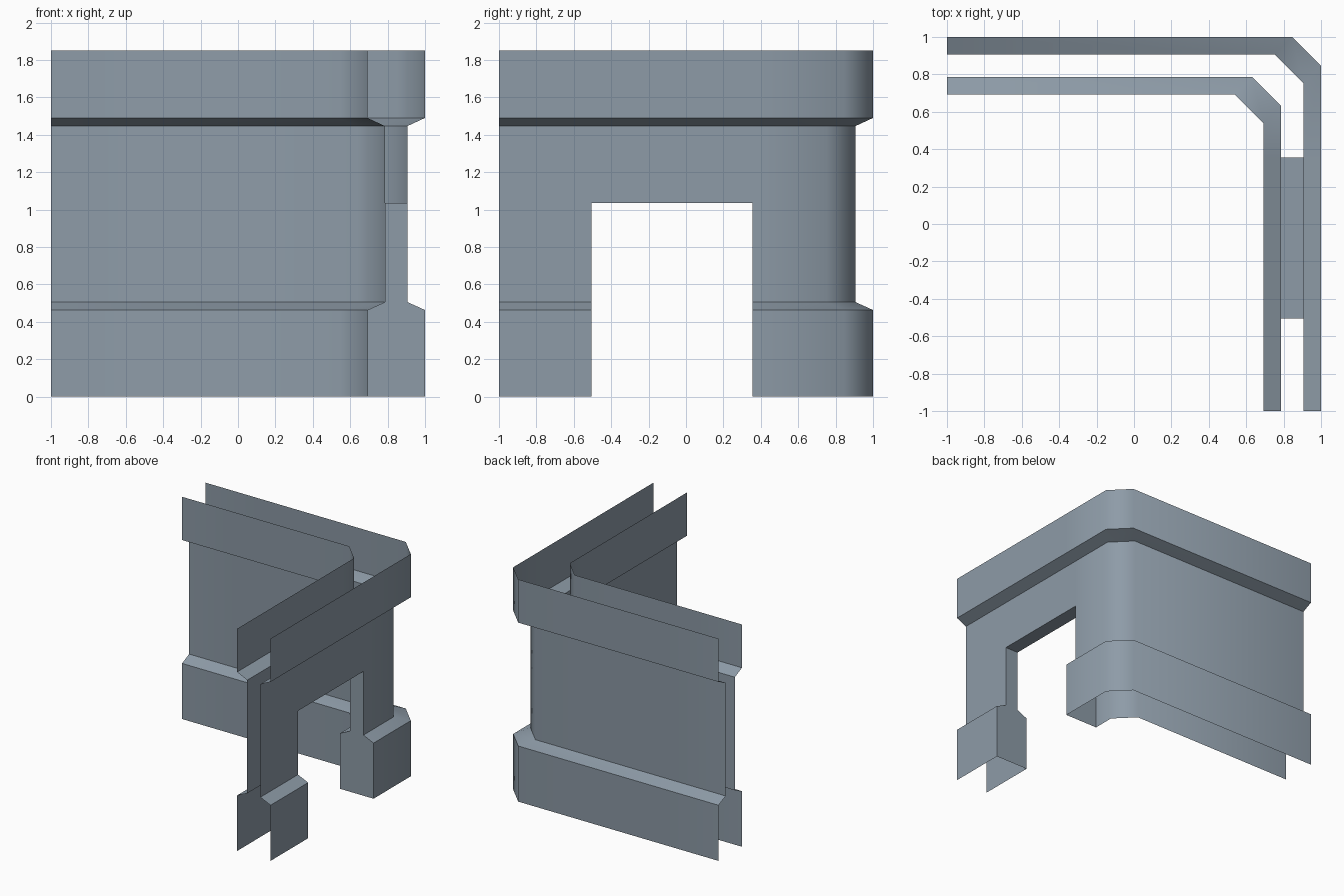
import bpy, bmesh, math

if "Cube" in bpy.data.objects:
    bpy.data.objects.remove(bpy.data.objects["Cube"])

BAND, MID = 0, 1
# wall section: height and whether the sheet is at the band or the recessed middle
ROWS = [(0, BAND), (0.463, BAND), (0.505, MID), (1.035, MID),
        (1.447, MID), (1.49, BAND), (1.85, BAND)]
DOOR_BACK, DOOR_FRONT, DOOR_ROW = 0.355, -0.506, 3
DOOR_COL = 3          # plan column where the doorway starts

bm = bmesh.new()


def plan(d, c):
    """Plan of one sheet: back wall, chamfered corner, right wall."""
    return [(-1, d), (d - c, d), (d, d - c),
            (d, DOOR_BACK), (d, DOOR_FRONT), (d, -1)]


def sheet(distances, chamfer, flip):
    grid = [[bm.verts.new((x, y, z)) for x, y in plan(distances[k], chamfer)]
            for z, k in ROWS]
    for r in range(len(ROWS) - 1):
        for i in range(5):
            if i == DOOR_COL and r < DOOR_ROW:
                continue  # doorway
            q = [grid[r][i], grid[r][i + 1], grid[r + 1][i + 1], grid[r + 1][i]]
            bm.faces.new(q[::-1] if flip else q)
    return grid


# two skins of the wall, open at the top, bottom and ends
outer = sheet((1.0, 0.907), 0.155, True)
inner = sheet((0.692, 0.785), 0.152, False)

# door jambs
for col, flip in ((DOOR_COL, False), (DOOR_COL + 1, True)):
    for r in range(DOOR_ROW):
        q = [inner[r][col], outer[r][col], outer[r + 1][col], inner[r + 1][col]]
        bm.faces.new(q[::-1] if flip else q)

# door lintel
i, o = inner[DOOR_ROW], outer[DOOR_ROW]
bm.faces.new([i[DOOR_COL], o[DOOR_COL], o[DOOR_COL + 1], i[DOOR_COL + 1]])

mesh = bpy.data.meshes.new("corner_wall")
bm.to_mesh(mesh)
bm.free()
wall = bpy.data.objects.new("corner_wall_with_doorway", mesh)
bpy.context.collection.objects.link(wall)

mat = bpy.data.materials.new("blue grey")
mat.diffuse_color = (0.27, 0.33, 0.39, 1)
mat.use_nodes = True
mat.node_tree.nodes["Principled BSDF"].inputs["Base Color"].default_value = mat.diffuse_color
mesh.materials.append(mat)

# smooth over the chamfered corner, sharp at ledges and doorway
bpy.context.view_layer.objects.active = wall
wall.select_set(True)
bpy.ops.object.shade_smooth_by_angle(angle=math.radians(50))
